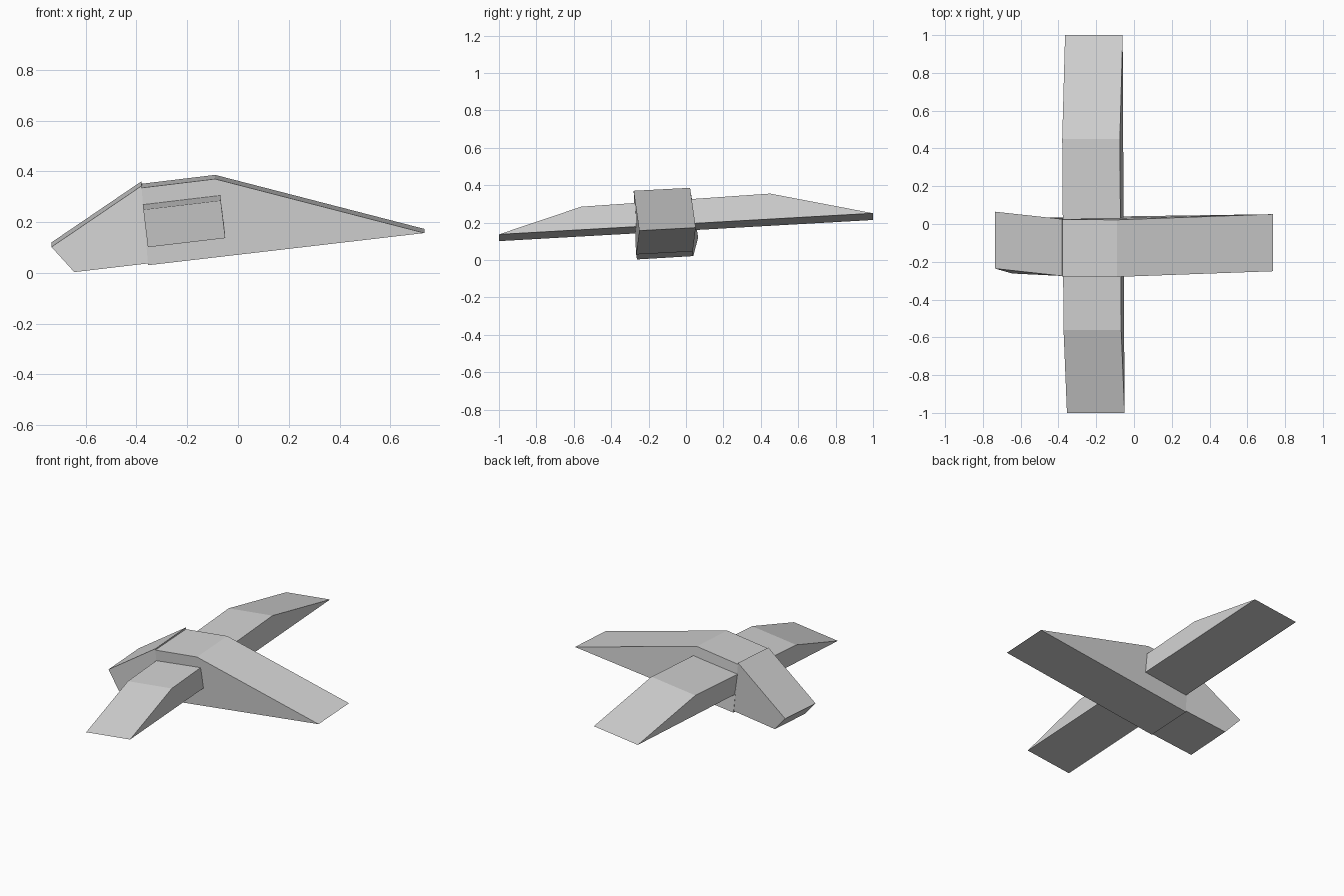
import bpy
import bmesh
from mathutils import Vector

cube = bpy.data.objects.get("Cube")
if cube:
    bpy.data.objects.remove(cube, do_unlink=True)

# Single light grey finish
grey = bpy.data.materials.new("light grey")
grey.use_nodes = True
colour = (0.65, 0.65, 0.65, 1)
grey.diffuse_color = colour
grey.node_tree.nodes["Principled BSDF"].inputs["Base Color"].default_value = colour


def prism(name, outline, sweep):
    """Flat-faced solid: a four-sided outline swept along a vector."""
    bm = bmesh.new()
    face = bm.faces.new([bm.verts.new(p) for p in outline])
    swept = bmesh.ops.extrude_face_region(bm, geom=[face], use_keep_orig=True)
    moved = [g for g in swept["geom"] if isinstance(g, bmesh.types.BMVert)]
    bmesh.ops.translate(bm, verts=moved, vec=Vector(sweep))
    bmesh.ops.recalc_face_normals(bm, faces=bm.faces)
    mesh = bpy.data.meshes.new(name)
    bm.to_mesh(mesh)
    bm.free()
    mesh.materials.append(grey)
    obj = bpy.data.objects.new(name, mesh)
    bpy.context.collection.objects.link(obj)
    return obj


# Long tapered body, swept front to back with a slight roll
prism("body",
      [(-0.38, -0.278, 0.335), (-0.09, -0.28, 0.37),
       (0.735, -0.25, 0.157), (-0.355, -0.266, 0.03)],
      (0, 0.302, 0.016))

# Blunt sloping nose, turned slightly against the body
prism("nose",
      [(-0.38, -0.275, 0.343), (-0.355, -0.268, 0.037),
       (-0.645, -0.262, 0.003), (-0.735, -0.236, 0.102)],
      (0, 0.301, 0.018))

# Crossing wing with a raised middle, swept sideways with a slight tilt
prism("wing",
      [(-0.05, -1, 0.137), (-0.068, -0.56, 0.285),
       (-0.075, 0.45, 0.355), (-0.06, 1, 0.25)],
      (-0.305, 0, -0.036))
